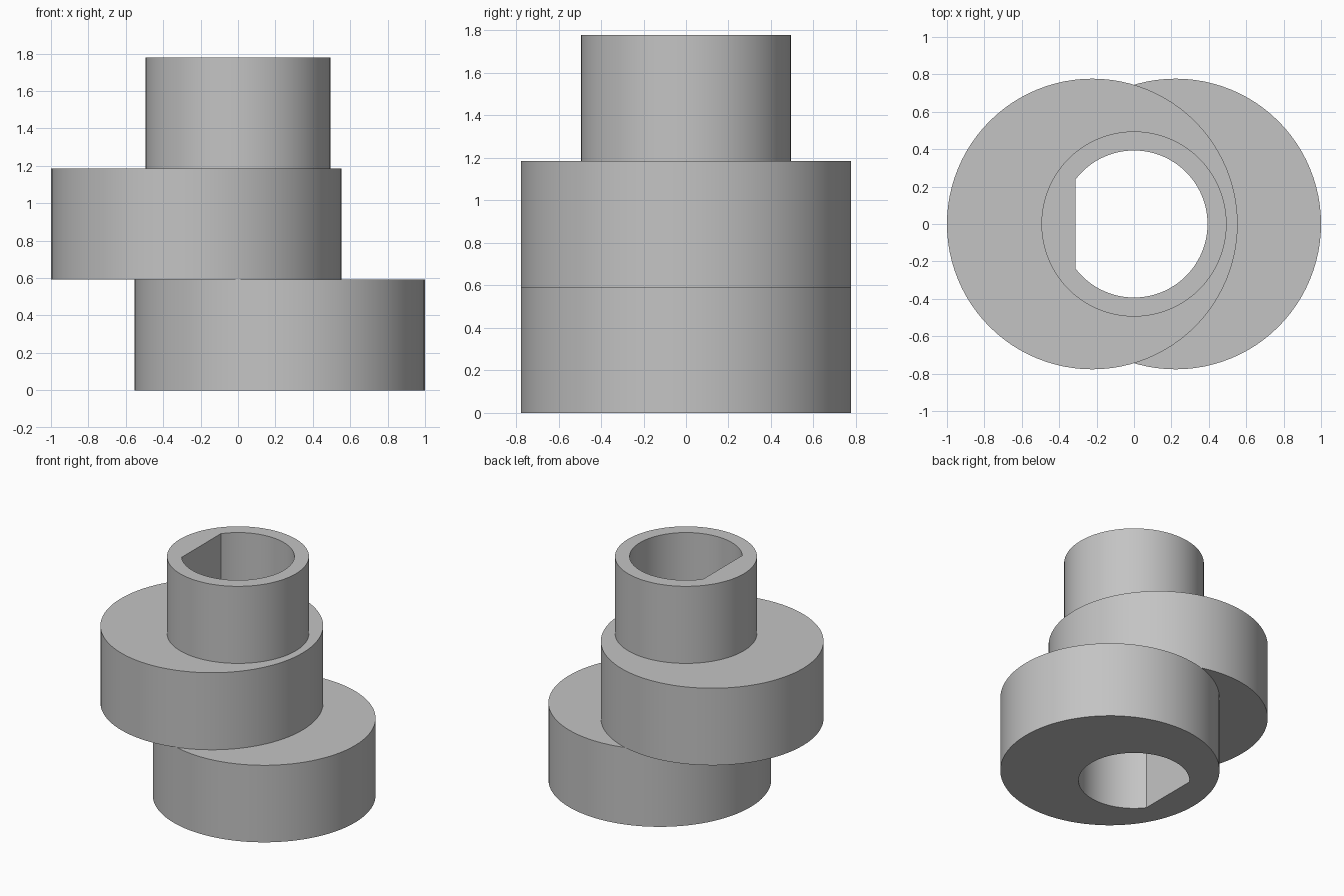
import bpy
import bmesh
import math

cube = bpy.data.objects.get("Cube")
if cube:
    bpy.data.objects.remove(cube, do_unlink=True)

GREY = (0.55, 0.55, 0.55, 1.0)
grey = bpy.data.materials.new("plain_grey")
grey.use_nodes = True
grey.diffuse_color = GREY
grey.node_tree.nodes["Principled BSDF"].inputs["Base Color"].default_value = GREY

LOBE_RADIUS, LOBE_OFFSET = 0.777, 0.223
HUB_RADIUS, BORE_RADIUS, BORE_FLAT = 0.495, 0.393, 0.313
STEP = 0.593


def prism(name, radius, center_x, bottom, top, half_angle=math.pi, segments=96):
    """Extrude a circle, or an arc closed by a flat on its -x side."""
    closed = half_angle >= math.pi
    count = segments if closed else segments + 1
    bm = bmesh.new()
    ring = []
    for i in range(count):
        a = -half_angle + 2 * half_angle * i / segments
        ring.append(bm.verts.new((center_x + radius * math.cos(a), radius * math.sin(a), bottom)))
    base = bm.faces.new(ring)
    extruded = bmesh.ops.extrude_face_region(bm, geom=[base], use_keep_orig=True)
    upper = [v for v in extruded["geom"] if isinstance(v, bmesh.types.BMVert)]
    bmesh.ops.translate(bm, verts=upper, vec=(0, 0, top - bottom))
    bmesh.ops.recalc_face_normals(bm, faces=bm.faces)
    mesh = bpy.data.meshes.new(name)
    bm.to_mesh(mesh)
    bm.free()
    mesh.materials.append(grey)
    obj = bpy.data.objects.new(name, mesh)
    bpy.context.collection.objects.link(obj)
    return obj


def combine(target, tool, operation):
    """Apply an exact boolean and remove the tool."""
    mod = target.modifiers.new(operation.lower(), "BOOLEAN")
    mod.operation = operation
    mod.solver = "EXACT"
    mod.object = tool
    bpy.ops.object.select_all(action="DESELECT")
    bpy.context.view_layer.objects.active = target
    target.select_set(True)
    bpy.ops.object.modifier_apply(modifier=mod.name)
    bpy.data.objects.remove(tool, do_unlink=True)


# Two opposed eccentric lobes on a central hub
cam = prism("double_eccentric_cam", LOBE_RADIUS, LOBE_OFFSET, 0, STEP)
combine(cam, prism("upper_lobe", LOBE_RADIUS, -LOBE_OFFSET, STEP, 2 * STEP), "UNION")
combine(cam, prism("hub", HUB_RADIUS, 0, STEP / 2, 3 * STEP), "UNION")

# D-shaped shaft bore, right through
flat_angle = math.acos(-BORE_FLAT / BORE_RADIUS)
combine(cam, prism("bore_cutter", BORE_RADIUS, 0, -0.1, 3 * STEP + 0.1, flat_angle), "DIFFERENCE")

bpy.ops.object.shade_smooth_by_angle(angle=math.radians(30))
